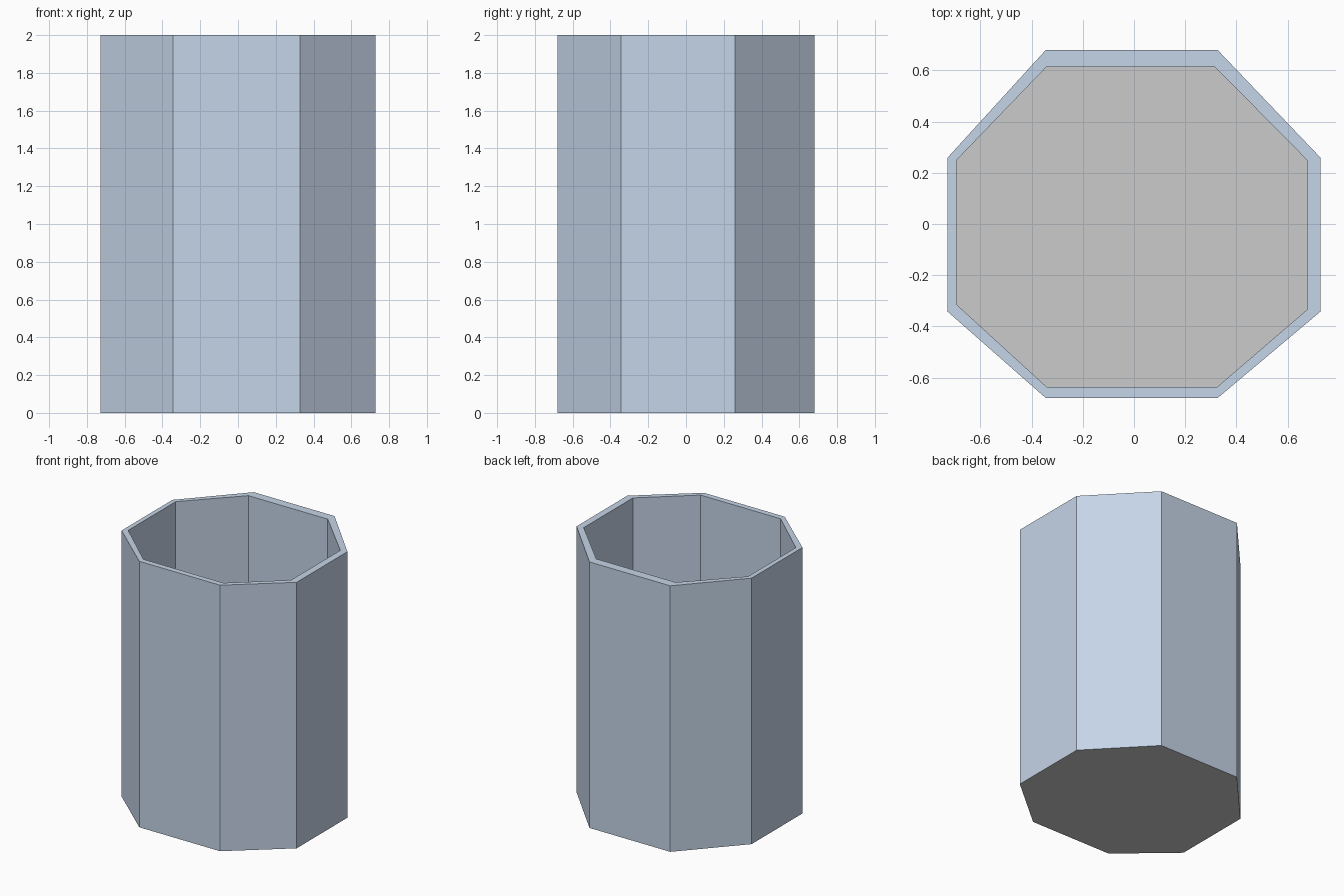
import bpy, bmesh

if "Cube" in bpy.data.objects:
    bpy.data.objects.remove(bpy.data.objects["Cube"])

HEIGHT = 2.0
OUTER = [(-0.345, 0.68), (-0.728, 0.26), (-0.728, -0.343), (-0.345, -0.68),
         (0.327, -0.68), (0.728, -0.343), (0.728, 0.26), (0.327, 0.68)]
INNER = [(-0.343, 0.613), (-0.693, 0.25), (-0.693, -0.315), (-0.341, -0.637),
         (0.325, -0.637), (0.676, -0.335), (0.676, 0.25), (0.317, 0.613)]


def ring(bm, points, z):
    return [bm.verts.new((x, y, z)) for x, y in points]


def bridge(bm, a, b):
    n = len(a)
    for i in range(n):
        j = (i + 1) % n
        bm.faces.new((a[i], a[j], b[j], b[i]))


def finish(bm, name):
    mesh = bpy.data.meshes.new(name)
    bm.to_mesh(mesh)
    bm.free()
    obj = bpy.data.objects.new(name, mesh)
    bpy.context.collection.objects.link(obj)
    return obj


# Octagonal wall: outer side, top rim, inner side
bm = bmesh.new()
loops = [ring(bm, OUTER, 0), ring(bm, OUTER, HEIGHT),
         ring(bm, INNER, HEIGHT), ring(bm, INNER, 0)]
for lower, upper in zip(loops, loops[1:]):
    bridge(bm, lower, upper)
wall = finish(bm, "container_wall")
blue = bpy.data.materials.new("blue_wall")
blue.diffuse_color = (0.56, 0.66, 0.80, 1)
blue.use_nodes = True
blue.node_tree.nodes["Principled BSDF"].inputs["Base Color"].default_value = blue.diffuse_color
wall.data.materials.append(blue)

# Grey floor closing the bottom
bm = bmesh.new()
bm.faces.new(ring(bm, OUTER[::-1], 0))
floor = finish(bm, "container_floor")
